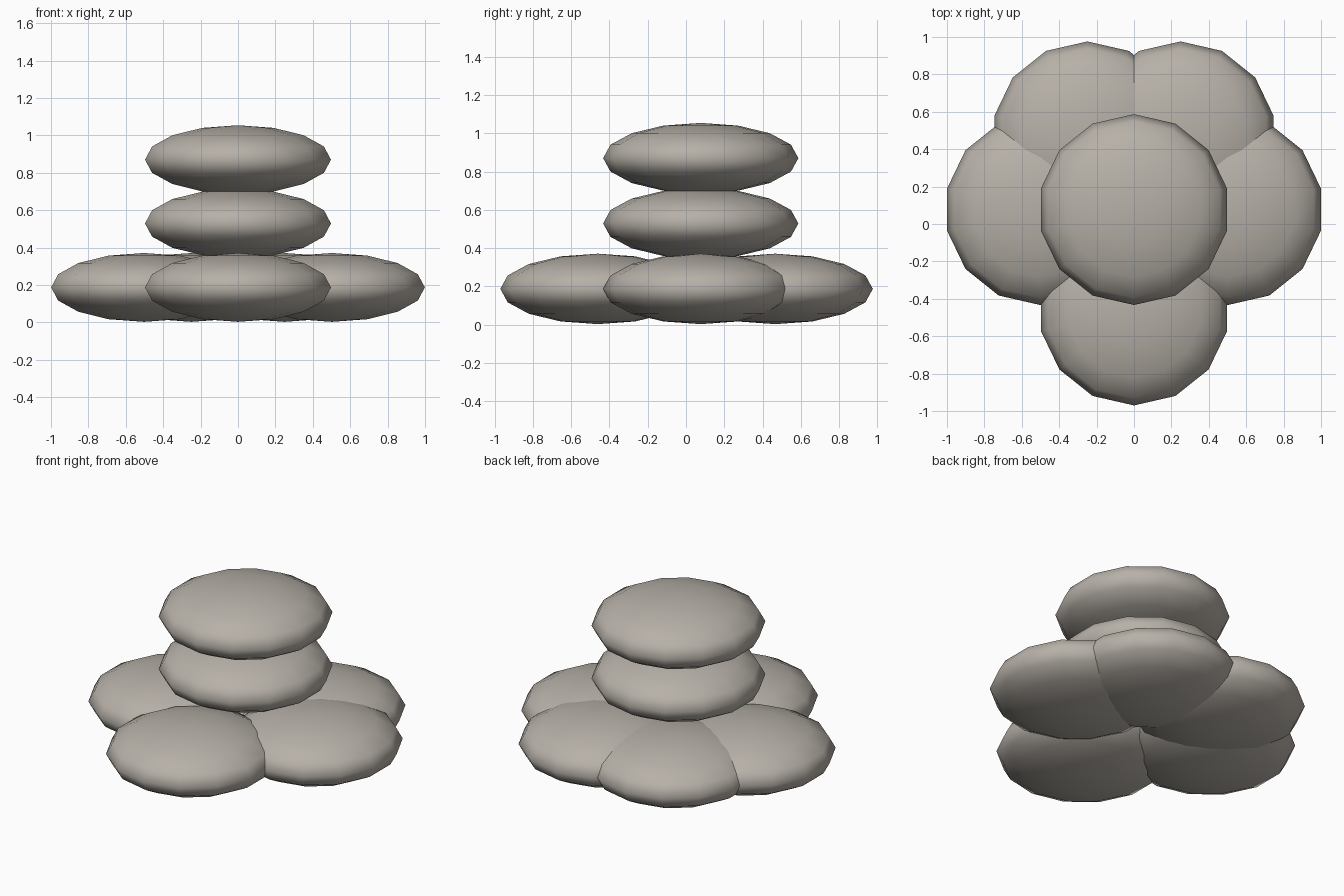
import bpy

if "Cube" in bpy.data.objects:
    bpy.data.objects.remove(bpy.data.objects["Cube"])

# Warm grey stone colour shared by every pebble
stone = bpy.data.materials.new("warm_grey_stone")
stone.diffuse_color = (0.47, 0.435, 0.39, 1.0)
stone.use_nodes = True
stone.node_tree.nodes["Principled BSDF"].inputs["Base Color"].default_value = stone.diffuse_color

RADIUS, HALF_HEIGHT = 0.51, 0.184


def pebble(name, x, y, z):
    """Flattened, smooth-shaded 14-sided sphere."""
    bpy.ops.mesh.primitive_uv_sphere_add(segments=14, ring_count=8, radius=1, location=(x, y, z))
    ob = bpy.context.object
    ob.name = name
    ob.scale = (RADIUS, RADIUS, HALF_HEIGHT)
    bpy.ops.object.transform_apply(location=False, rotation=False, scale=True)
    bpy.ops.object.shade_smooth()
    ob.data.materials.append(stone)
    return ob


# Base ring: one stone in front, a mirrored pair at the sides and at the back
BASE_Z = 0.187
pebble("front_base_stone", 0, -0.46, BASE_Z)
for side, s in (("left", -1), ("right", 1)):
    pebble(side + "_base_stone", s * 0.502, 0.077, BASE_Z)
    pebble(side + "_back_base_stone", s * 0.249, 0.466, BASE_Z)

# Two stones stacked on the ring
pebble("middle_stone", 0, 0.077, 0.529)
pebble("top_stone", 0, 0.077, 0.87)
